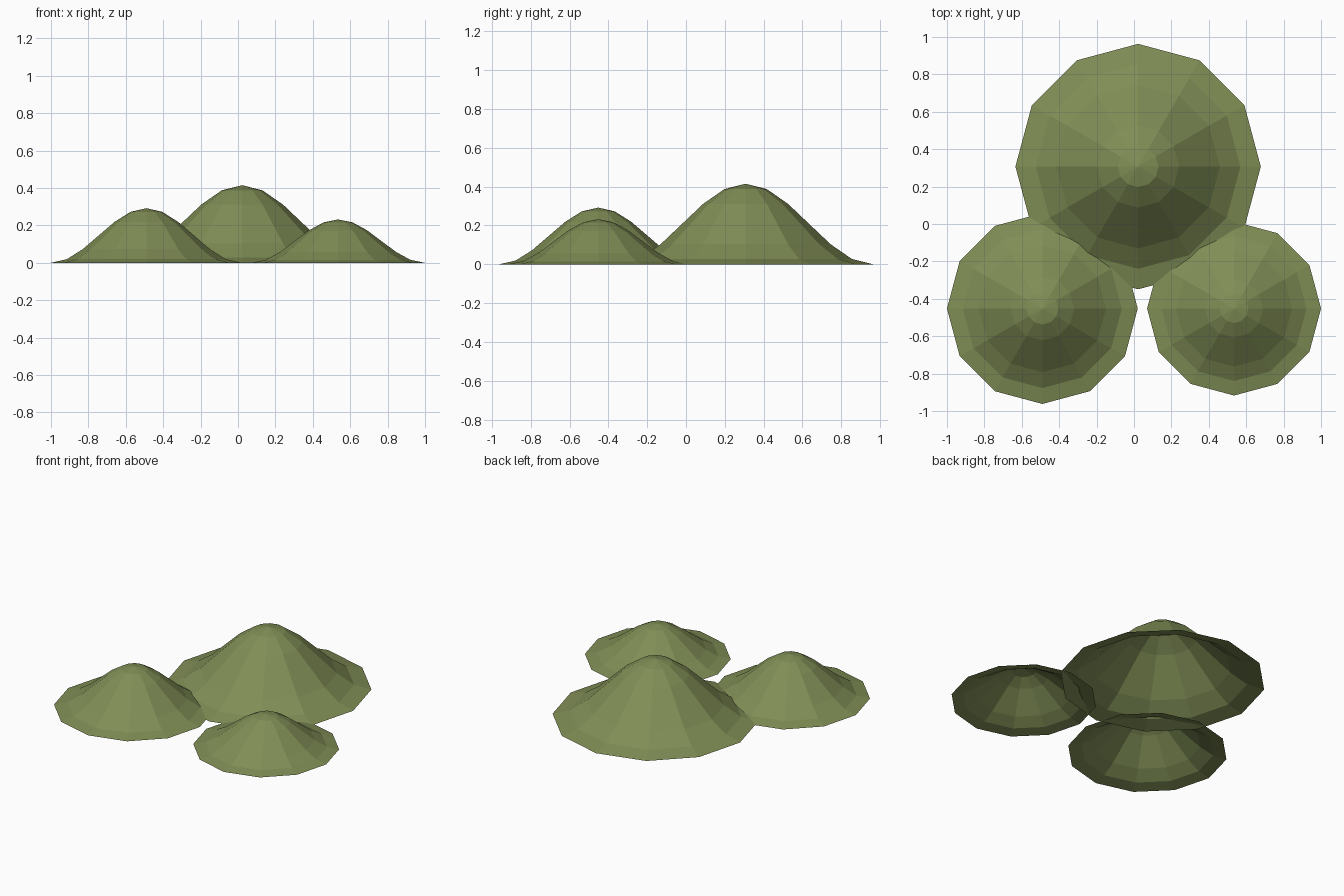
import bpy, bmesh, math

if "Cube" in bpy.data.objects:
    bpy.data.objects.remove(bpy.data.objects["Cube"])

SIDES, RINGS = 12, 6

grass = bpy.data.materials.new("grass_green")
grass.diffuse_color = (0.216, 0.27, 0.092, 1)
grass.use_nodes = True
grass.node_tree.nodes["Principled BSDF"].inputs["Base Color"].default_value = grass.diffuse_color


def hill(name, x, y, radius, height):
    """Open-bottomed, faceted hill with a cosine profile."""
    bm = bmesh.new()
    peak = bm.verts.new((0, 0, height))
    previous = None
    for i in range(1, RINGS + 1):
        t = i / RINGS
        z = height * (1 + math.cos(math.pi * t)) / 2
        ring = []
        for k in range(SIDES):
            a = 2 * math.pi * k / SIDES
            ring.append(bm.verts.new((radius * t * math.cos(a), radius * t * math.sin(a), z)))
        for k in range(SIDES):
            n = (k + 1) % SIDES
            if previous is None:
                bm.faces.new((peak, ring[k], ring[n]))
            else:
                bm.faces.new((previous[k], ring[k], ring[n], previous[n]))
        previous = ring
    mesh = bpy.data.meshes.new(name)
    bm.to_mesh(mesh)
    bm.free()
    mesh.materials.append(grass)
    obj = bpy.data.objects.new(name, mesh)
    obj.location = (x, y, 0)
    bpy.context.collection.objects.link(obj)


# Large hill at the back, two smaller ones in front
hill("large_hill", 0.022, 0.307, 0.656, 0.415)
hill("left_hill", -0.49, -0.452, 0.51, 0.292)
hill("right_hill", 0.535, -0.452, 0.465, 0.232)
